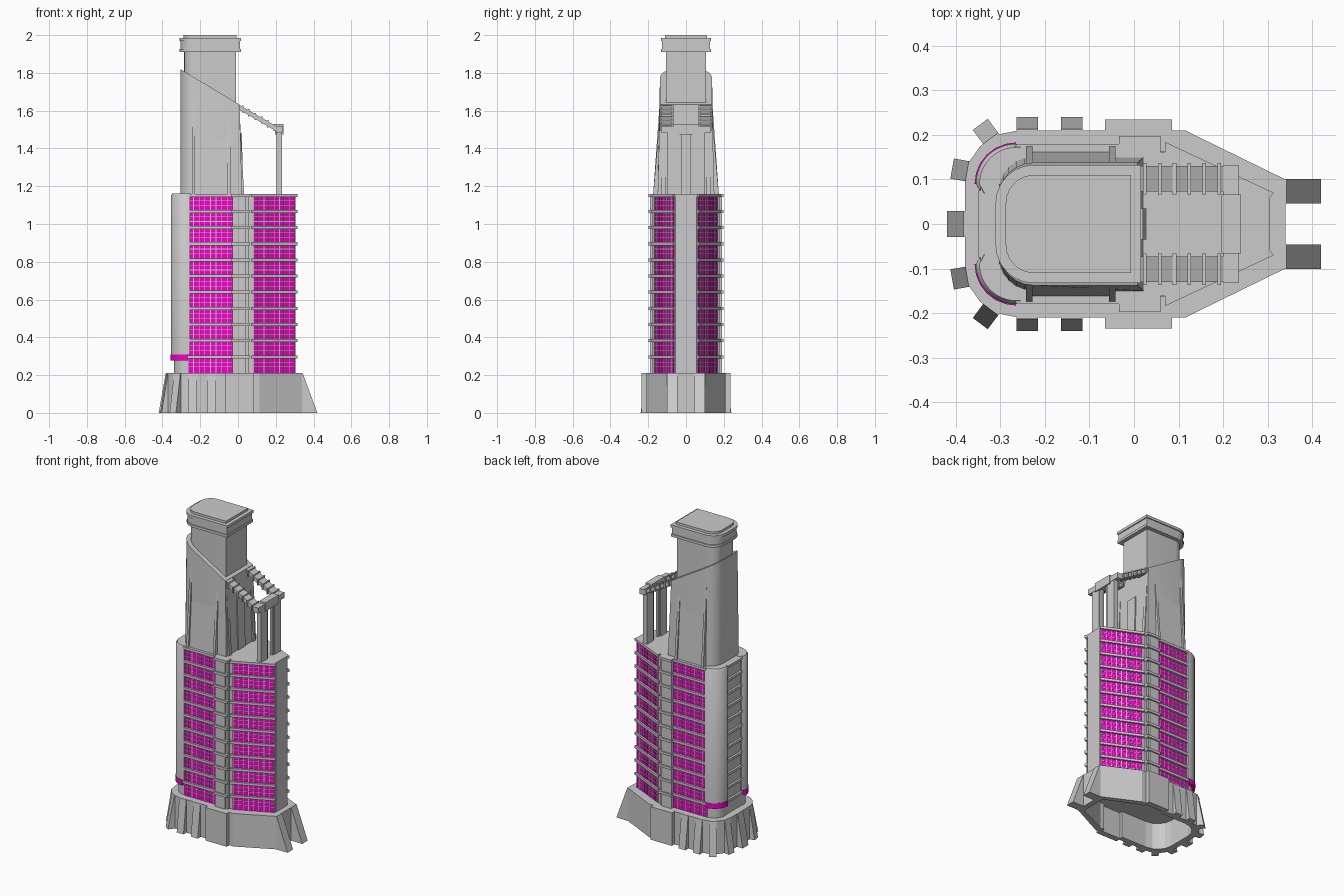
import bpy, bmesh, math
from mathutils import Vector

if "Cube" in bpy.data.objects:
    bpy.data.objects.remove(bpy.data.objects["Cube"])

glass_mat = bpy.data.materials.new("window_magenta")
glass_mat.diffuse_color = (0.9, 0.0, 0.6, 1)
glass_mat.use_nodes = True
glass_mat.node_tree.nodes["Principled BSDF"].inputs["Base Color"].default_value = glass_mat.diffuse_color


def loft(bm, rings):
    """Closed solid through a list of equal-length 3D rings."""
    vs = [[bm.verts.new(p) for p in r] for r in rings]
    n = len(vs[0])
    fs = [bm.faces.new(vs[0][::-1]), bm.faces.new(vs[-1])]
    for a, b in zip(vs, vs[1:]):
        for i in range(n):
            j = (i + 1) % n
            fs.append(bm.faces.new((a[i], a[j], b[j], b[i])))
    bmesh.ops.recalc_face_normals(bm, faces=fs)


def ring(pts, z):
    return [(x, y, z) for x, y in pts]


def prism(bm, pts, z0, z1):
    loft(bm, [ring(pts, z0), ring(pts, z1)])


def box(bm, x0, x1, y0, y1, z0, z1):
    prism(bm, [(x0, y0), (x1, y0), (x1, y1), (x0, y1)], z0, z1)


def side_profile(bm, prof, y0, y1):
    """Extrude an x-z profile along y."""
    loft(bm, [[(x, y, z) for x, z in prof] for y in (y0, y1)])


def finish(name, bm, mat=None, smooth=False):
    me = bpy.data.meshes.new(name)
    bm.to_mesh(me)
    bm.free()
    ob = bpy.data.objects.new(name, me)
    bpy.context.collection.objects.link(ob)
    if mat:
        me.materials.append(mat)
    if smooth:
        bpy.ops.object.select_all(action='DESELECT')
        ob.select_set(True)
        bpy.context.view_layer.objects.active = ob
        bpy.ops.object.shade_smooth_by_angle(angle=math.radians(35))
    return ob


def sym(half):
    return half + [(x, -y) for x, y in reversed(half)]


def arc(cx, cy, r, a0, a1, n):
    return [(cx + r * math.cos(math.radians(a0 + (a1 - a0) * i / n)),
             cy + r * math.sin(math.radians(a0 + (a1 - a0) * i / n))) for i in range(n + 1)]


def round_left(x0, x1, hy, r):
    """Rectangle with rounded corners on the -x end."""
    return sym(arc(x0 + r, hy - r, r, 180, 90, 6) + [(x1, hy)])


def bar(bm, p, q, u0, u1, d0, d1, z0, z1, s):
    """Box along wall segment p-q, between offsets d0 and d1 outward (+y side, mirrored by s)."""
    p, q = Vector(p), Vector(q)
    t = q - p
    n = Vector((-t.y, t.x)).normalized()
    pts = [p + t * u0 + n * d0, p + t * u1 + n * d0, p + t * u1 + n * d1, p + t * u0 + n * d1]
    prism(bm, [(v.x, v.y * s) for v in pts], z0, z1)


SIDES = (1, -1)
BASE, ROOF, PITCH = 0.21, 1.16, 0.0855
LEVELS = [1.155 - PITCH * i for i in range(11)]

# Hollow plinth
outer = sym([(-.38, .09), (-.37, .14), (-.345, .175), (-.31, .2), (-.26, .21), (-.065, .21),
             (-.065, .235), (.085, .235), (.085, .21), (.115, .21), (.34, .1)])
inner = [(x * .9, y * .84) for x, y in outer]
bm = bmesh.new()
loft(bm, [ring(inner, .17), ring(inner, 0), ring(outer, 0), ring(outer, BASE)])
finish("plinth", bm)

# Sloping buttresses around the plinth: position, direction, width, foot depth
bm = bmesh.new()
spots = [(-.38, 0, 180, .058, .04)]
for s in SIDES:
    spots += [(-.24, .21 * s, 90 * s, .048, .03), (-.14, .21 * s, 90 * s, .048, .03),
              (-.32, .19 * s, 127 * s, .042, .042), (-.372, .118 * s, 170 * s, .046, .037),
              (.34, .0735 * s, 0, .055, .08)]
for x, y, a, w, d in spots:
    o = Vector((math.cos(math.radians(a)), math.sin(math.radians(a)), 0))
    t = Vector((-o.y, o.x, 0))
    loft(bm, [[Vector((x, y, z)) + o * k + t * (w / 2 * e)
               for k, z in ((-.02, BASE - .001), (.003, BASE - .001), (d, 0), (-.02, 0))]
              for e in (-1, 1)])
finish("buttresses", bm)

# Main block core
bm = bmesh.new()
prism(bm, sym([(-.335, .085), (-.31, .13), (-.265, .164), (.06, .164), (.08, .163),
               (.3, .061), (.305, .055)]), BASE - .01, ROOF - .005)
finish("tower_core", bm)

# Window bays: straight side bay and angled end bay
bays = [((-.265, .164), (-.027, .164), 8), ((.08, .163), (.3, .061), 8)]
glass, grid = bmesh.new(), bmesh.new()
for s in SIDES:
    for p, q, n in bays:
        bar(glass, p, q, 0, 1, -.002, .003, BASE, ROOF - .008, s)
        for i in range(n + 1):
            u = i / n
            bar(grid, p, q, u - .008, u + .008, 0, .0055, BASE, ROOF - .008, s)
        for z in LEVELS:
            for k in (.36, .66):
                zz = z - PITCH * k
                bar(grid, p, q, 0, 1, 0, .005, zz - .0015, zz + .0015, s)
finish("window_glass", glass, glass_mat)
finish("window_mullions", grid)

# Floor slabs
bm = bmesh.new()
for z in LEVELS:
    z0, z1 = z - .011, z + .005
    for s in SIDES:
        box(bm, -.265, -.027, .14 * s, .18 * s, z0, z1)
        prism(bm, [(x, y * s) for x, y in ((.07, .14), (.07, .184), (.314, .07), (.298, .052))], z0, z1)
        box(bm, -.034, .06, .14 * s, .198 * s, z0, z1)
    box(bm, -.349, -.32, -.075, .075, z0, z1)
finish("floor_slabs", bm)

# Side piers
bm = bmesh.new()
for s in SIDES:
    box(bm, -.03, .04, .14 * s, .19 * s, BASE, ROOF)
    box(bm, .04, .056, .14 * s, .18 * s, BASE, ROOF)
finish("side_piers", bm)

# Roof deck
bm = bmesh.new()
prism(bm, sym([(-.345, .075), (-.345, .09), (-.325, .145), (-.265, .175), (.055, .175), (.056, .162),
               (.07, .162), (.07, .182), (.305, .071), (.305, .055)]), ROOF - .014, ROOF)
finish("roof_deck", bm)

# Rounded rear corner columns, with recessed foot and lit strip
col, strip = bmesh.new(), bmesh.new()
for s in SIDES:
    def corner(r):
        pts = arc(-.265, .09, r, 90, 180, 12) + [(-.265 - r + .012, .068), (-.255, .068), (-.255, .09 + r)]
        return [(x, y * s) for x, y in pts]
    loft(col, [ring(corner(.09), .31), ring(corner(.09), 1.15), ring(corner(.082), ROOF + .002)])
    prism(col, corner(.074), BASE - .005, .31)
    a = arc(-.265, .09, .093, 90, 180, 6) + arc(-.265, .09, .07, 180, 90, 6)
    prism(strip, [(x, y * s) for x, y in a], .277, .31)
finish("corner_columns", col, smooth=True)
finish("corner_light_strip", strip, glass_mat)

# Upper shaft with a sloping top
bm = bmesh.new()
top = round_left(-.305, .008, .138, .08)
low = round_left(-.305, .022, .15, .08)
loft(bm, [ring(low, ROOF - .005), [(x, y, 1.82 - (x + .305) * .6) for x, y in top]])
finish("upper_shaft", bm, smooth=True)

# Tapered panels and fins on the shaft
bm = bmesh.new()
for s in SIDES:
    for x0, x1, yb, yt, zt in ((-.235, -.045, .162, .135, 1.6), (-.243, -.228, .174, .138, 1.66),
                               (-.056, -.041, .174, .138, 1.58)):
        loft(bm, [[(x, .12 * s, ROOF - .005), (x, yb * s, ROOF - .005), (x, yt * s, zt), (x, .12 * s, zt)]
                  for x in (x0, x1)])
    side_profile(bm, [(0, ROOF), (.032, ROOF), (.012, 1.53), (0, 1.53)], .108 * s, .13 * s)
side_profile(bm, [(0, ROOF), (.028, ROOF), (.02, 1.48), (0, 1.48)], -.035, .035)
finish("shaft_fins", bm)

# Inner shaft and stepped crown
bm = bmesh.new()
prism(bm, round_left(-.285, -.01, .107, .06), 1.55, 1.93)
finish("inner_shaft", bm, smooth=True)
bm = bmesh.new()
for g, z0, z1 in ((.025, 1.91, 1.926), (.02, 1.926, 1.968), (.026, 1.968, 1.985), (.003, 1.985, 2.0)):
    prism(bm, round_left(-.285 - g, -.01 + g, .107 + g, .06 + g), z0, z1)
finish("crown", bm, smooth=True)

# Ribbed sloping beams from shaft to gantry
bm = bmesh.new()
for s in SIDES:
    slope = lambda x: 1.632 - (x - .005) * .58
    side_profile(bm, [(0, slope(0)), (.205, slope(.205)), (.205, slope(.205) - .026), (0, slope(0) - .026)],
                 .073 * s, .13 * s)
    for i in range(6):
        x = .02 + i * .0335
        side_profile(bm, [(x, slope(x) + .004), (x + .008, slope(x) + .004),
                          (x + .008, slope(x) - .034), (x, slope(x) - .034)], .066 * s, .137 * s)
finish("sloping_beams", bm)

# Gantry: crossbeam and twin legs
bm = bmesh.new()
box(bm, .2, .235, -.132, .132, 1.485, 1.52)
box(bm, .196, .24, -.066, .066, 1.475, 1.53)
for s in SIDES:
    box(bm, .203, .233, .035 * s, .1 * s, ROOF - .005, 1.49)
    box(bm, .21, .226, .02 * s, .04 * s, ROOF - .005, 1.49)
finish("gantry", bm)
